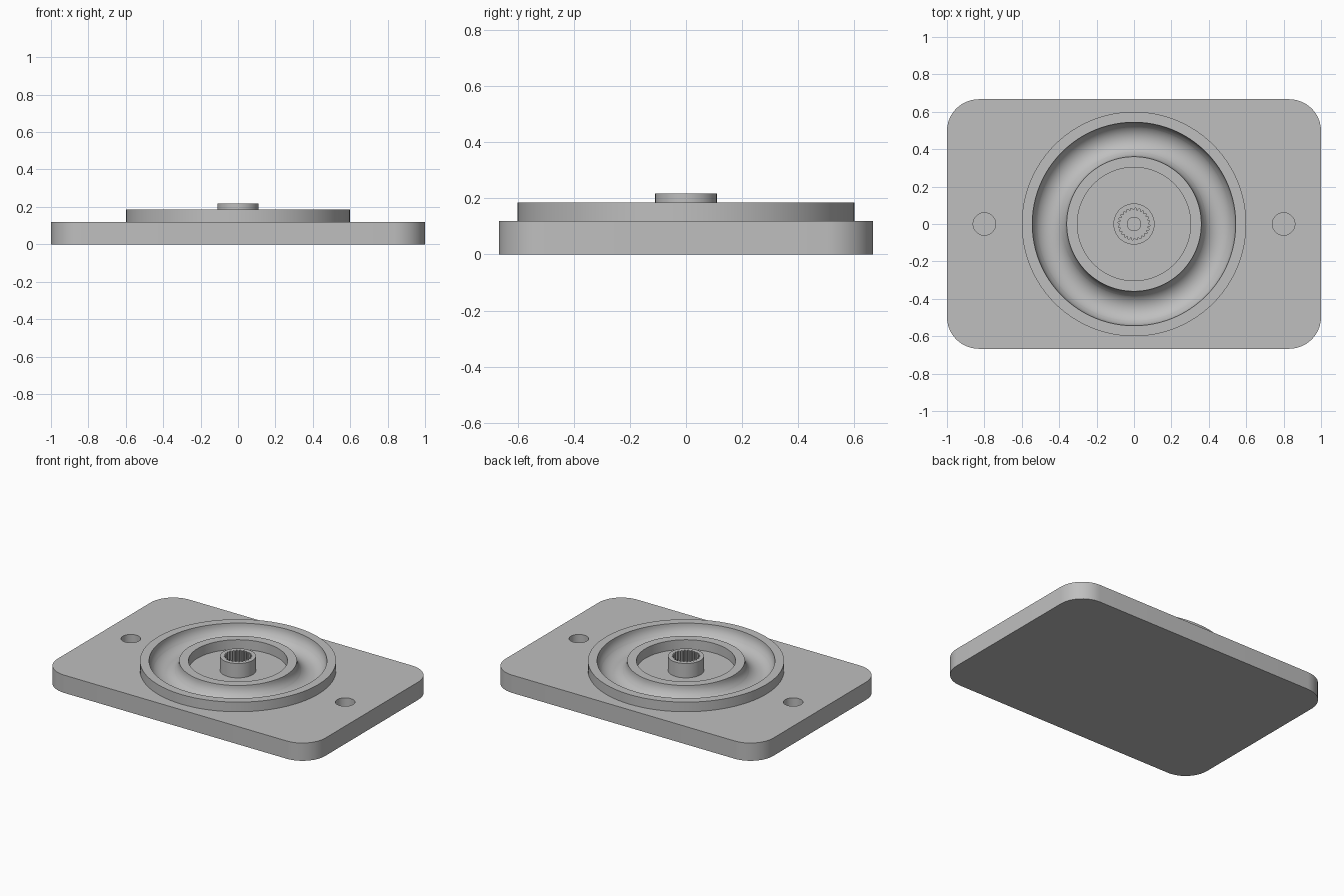
import bpy, bmesh
from math import cos, sin, pi, radians

cube = bpy.data.objects.get("Cube")
if cube:
    bpy.data.objects.remove(cube, do_unlink=True)

grey = bpy.data.materials.new("plain grey")
grey.use_nodes = True
grey.diffuse_color = (0.52, 0.52, 0.52, 1)
grey.node_tree.nodes["Principled BSDF"].inputs["Base Color"].default_value = grey.diffuse_color

PLATE_TOP, RING_TOP, HUB_TOP = 0.12, 0.185, 0.217


def circle(r, n=96, x=0.0):
    return [(x + r * cos(2 * pi * i / n), r * sin(2 * pi * i / n)) for i in range(n)]


def rounded_rect(hx, hy, r, steps=12):
    pts = []
    for q, (sx, sy) in enumerate([(1, 1), (-1, 1), (-1, -1), (1, -1)]):
        for i in range(steps + 1):
            a = (q + i / steps) * pi / 2
            pts.append((sx * (hx - r) + r * cos(a), sy * (hy - r) + r * sin(a)))
    return pts


def spline_outline(r_in, r_out, teeth):
    pts = []
    for i in range(teeth):
        for f, r in ((0.0, r_in), (0.3, r_in), (0.5, r_out), (0.8, r_out)):
            a = 2 * pi * (i + f) / teeth
            pts.append((r * cos(a), r * sin(a)))
    return pts


def prism(name, outline, z0, z1):
    """Extrude a flat outline from z0 to z1."""
    bm = bmesh.new()
    base = bm.faces.new([bm.verts.new((x, y, z0)) for x, y in outline])
    new = bmesh.ops.extrude_face_region(bm, geom=[base])["geom"]
    for v in new:
        if isinstance(v, bmesh.types.BMVert):
            v.co.z = z1
    bmesh.ops.recalc_face_normals(bm, faces=bm.faces)
    mesh = bpy.data.meshes.new(name)
    bm.to_mesh(mesh)
    bm.free()
    mesh.materials.append(grey)
    obj = bpy.data.objects.new(name, mesh)
    bpy.context.collection.objects.link(obj)
    return obj


def activate(obj):
    bpy.ops.object.select_all(action="DESELECT")
    obj.select_set(True)
    bpy.context.view_layer.objects.active = obj


def finish(obj, cutters):
    """Cut the part, then smooth its curved walls."""
    activate(obj)
    for c in cutters:
        mod = obj.modifiers.new("cut", "BOOLEAN")
        mod.operation, mod.solver, mod.object = "DIFFERENCE", "EXACT", c
        bpy.ops.object.modifier_apply(modifier=mod.name)
    bpy.ops.object.shade_smooth_by_angle(angle=radians(30))


# Cutters
bpy.ops.mesh.primitive_torus_add(major_radius=0.452, minor_radius=0.092,
                                 major_segments=96, minor_segments=40,
                                 location=(0, 0, RING_TOP))
groove = bpy.context.object
groove.name = "groove_cutter"
groove.data.materials.append(grey)
screw_holes = [prism("screw_hole_cutter", circle(0.06, 48, x), 0.03, 0.3) for x in (-0.8, 0.8)]
centre_hole = prism("centre_hole_cutter", circle(0.036, 40), 0.04, 0.3)
pocket = prism("pocket_cutter", circle(0.303), 0.05, 0.3)
spline = prism("spline_cutter", spline_outline(0.075, 0.085, 24), 0.05, 0.3)

# Base plate with blind screw holes, centre hole and groove bottom
plate = prism("base_plate", rounded_rect(1.0, 0.667, 0.17), 0, PLATE_TOP)
finish(plate, screw_holes + [centre_hole, groove])

# Raised ring with a round groove and an open pocket
ring = prism("grooved_ring", circle(0.6), PLATE_TOP, RING_TOP)
finish(ring, [pocket, groove])

# Central hub with a splined bore
hub = prism("splined_hub", circle(0.11, 64), PLATE_TOP, HUB_TOP)
finish(hub, [spline])

for c in screw_holes + [centre_hole, groove, pocket, spline]:
    bpy.data.objects.remove(c, do_unlink=True)
